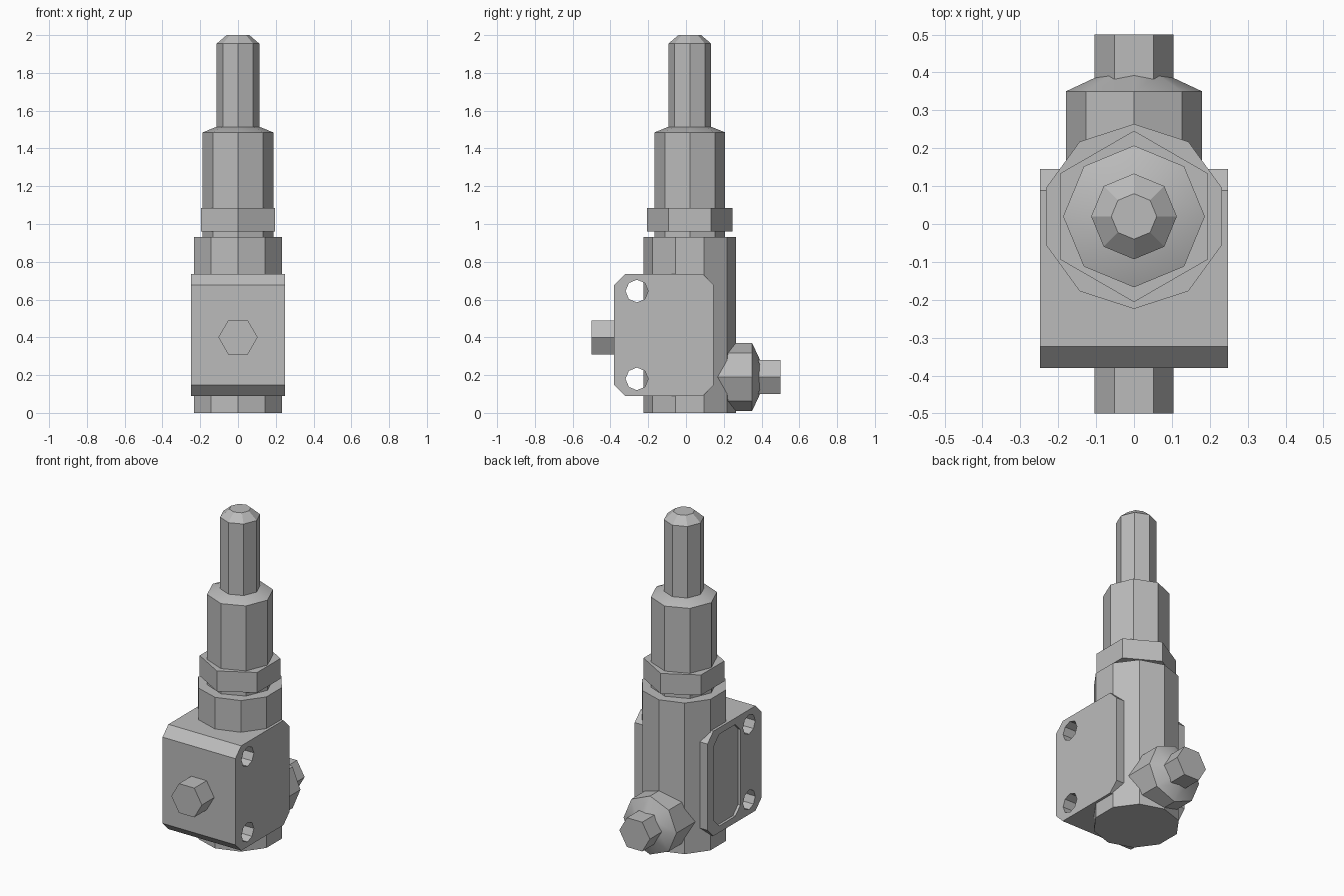
import bpy, bmesh
from math import sin, cos, pi
from mathutils import Matrix, Vector

cube = bpy.data.objects.get("Cube")
if cube:
    bpy.data.objects.remove(cube, do_unlink=True)

steel = bpy.data.materials.new("plain grey")
steel.diffuse_color = (0.5, 0.5, 0.5, 1)
steel.use_nodes = True
steel.node_tree.nodes["Principled BSDF"].inputs["Base Color"].default_value = (0.5, 0.5, 0.5, 1)

AXIS_Y = 0.02  # the upright body sits slightly behind the middle


def finish(name, bm, place):
    bmesh.ops.recalc_face_normals(bm, faces=bm.faces[:])
    bm.transform(place)
    mesh = bpy.data.meshes.new(name)
    bm.to_mesh(mesh)
    bm.free()
    mesh.materials.append(steel)
    obj = bpy.data.objects.new(name, mesh)
    bpy.context.collection.objects.link(obj)
    return obj


def select_only(obj):
    bpy.ops.object.select_all(action='DESELECT')
    obj.select_set(True)
    bpy.context.view_layer.objects.active = obj


def turned(name, profile, sides, place, phase=0.0):
    """Faceted solid from (radius, height) pairs along local z."""
    bm = bmesh.new()
    rings = []
    for r, h in profile:
        angles = [phase + 2 * pi * i / sides for i in range(sides)]
        rings.append([bm.verts.new((r * cos(a), r * sin(a), h)) for a in angles])
    for low, high in zip(rings, rings[1:]):
        for i in range(sides):
            j = (i + 1) % sides
            bm.faces.new((low[i], low[j], high[j], high[i]))
    bm.faces.new(rings[0])
    bm.faces.new(rings[-1])
    obj = finish(name, bm, place)
    select_only(obj)
    bpy.ops.object.shade_smooth_by_angle(angle=0.44)
    return obj


def chamfered_slab(name, x, y, z, c):
    """Slab across x whose y-z outline has cut corners."""
    (x0, x1), (y0, y1), (z0, z1) = x, y, z
    outline = [(y0 + c, z0), (y1 - c, z0), (y1, z0 + c), (y1, z1 - c),
               (y1 - c, z1), (y0 + c, z1), (y0, z1 - c), (y0, z0 + c)]
    bm = bmesh.new()
    face = bm.faces.new([bm.verts.new((x0, b, h)) for b, h in outline])
    out = bmesh.ops.extrude_face_region(bm, geom=[face])
    moved = [v for v in out["geom"] if isinstance(v, bmesh.types.BMVert)]
    bmesh.ops.translate(bm, verts=moved, vec=Vector((x1 - x0, 0, 0)))
    return finish(name, bm, Matrix())


def carve(obj, cutter):
    mod = obj.modifiers.new("cut", 'BOOLEAN')
    mod.operation = 'DIFFERENCE'
    mod.solver = 'EXACT'
    mod.object = cutter
    select_only(obj)
    bpy.ops.object.modifier_apply(modifier=mod.name)
    bpy.data.objects.remove(cutter, do_unlink=True)


upright = Matrix.Translation((0, AXIS_Y, 0))

# Upright body, neck sleeve, lock nut and stem
turned("main_body", [(0.244, 0), (0.244, 0.93)], 10, upright, pi / 2)
turned("upper_sleeve", [(0.187, 0.9), (0.187, 1.485), (0.105, 1.518)], 8, upright)
turned("lock_nut", [(0.226, 0.96), (0.226, 1.085)], 6, upright, pi / 2)
turned("top_stem", [(0.113, 1.48), (0.113, 1.955), (0.06, 2)], 8, upright)

# Mounting block with bolt holes and a shallow side recess
block = chamfered_slab("mounting_block", (-0.248, 0.248), (-0.38, 0.145), (0.09, 0.735), 0.057)
for height in (0.18, 0.645):
    place = Matrix.Translation((0, -0.26, height)) @ Matrix.Rotation(pi / 2, 4, 'Y')
    carve(block, turned("hole_cutter", [(0.06, -0.5), (0.06, 0.5)], 8, place))
carve(block, chamfered_slab("recess_cutter", (-0.3, -0.232), (-0.175, 0.08), (0.13, 0.695), 0.05))

# Front port stub
face_back = Matrix.Rotation(-pi / 2, 4, 'X')
front_port = Matrix.Translation((0, 0, 0.4)) @ face_back
turned("front_port", [(0.104, -0.5), (0.104, -0.36)], 6, front_port)

# Rear fitting: collar with a shallow cone, and a hexagonal end
rear_port = Matrix.Translation((0, 0, 0.19)) @ face_back
turned("rear_collar", [(0.18, 0.05), (0.18, 0.35), (0.088, 0.393)], 8, rear_port)
turned("rear_hex", [(0.104, 0.34), (0.104, 0.5)], 6, rear_port)
